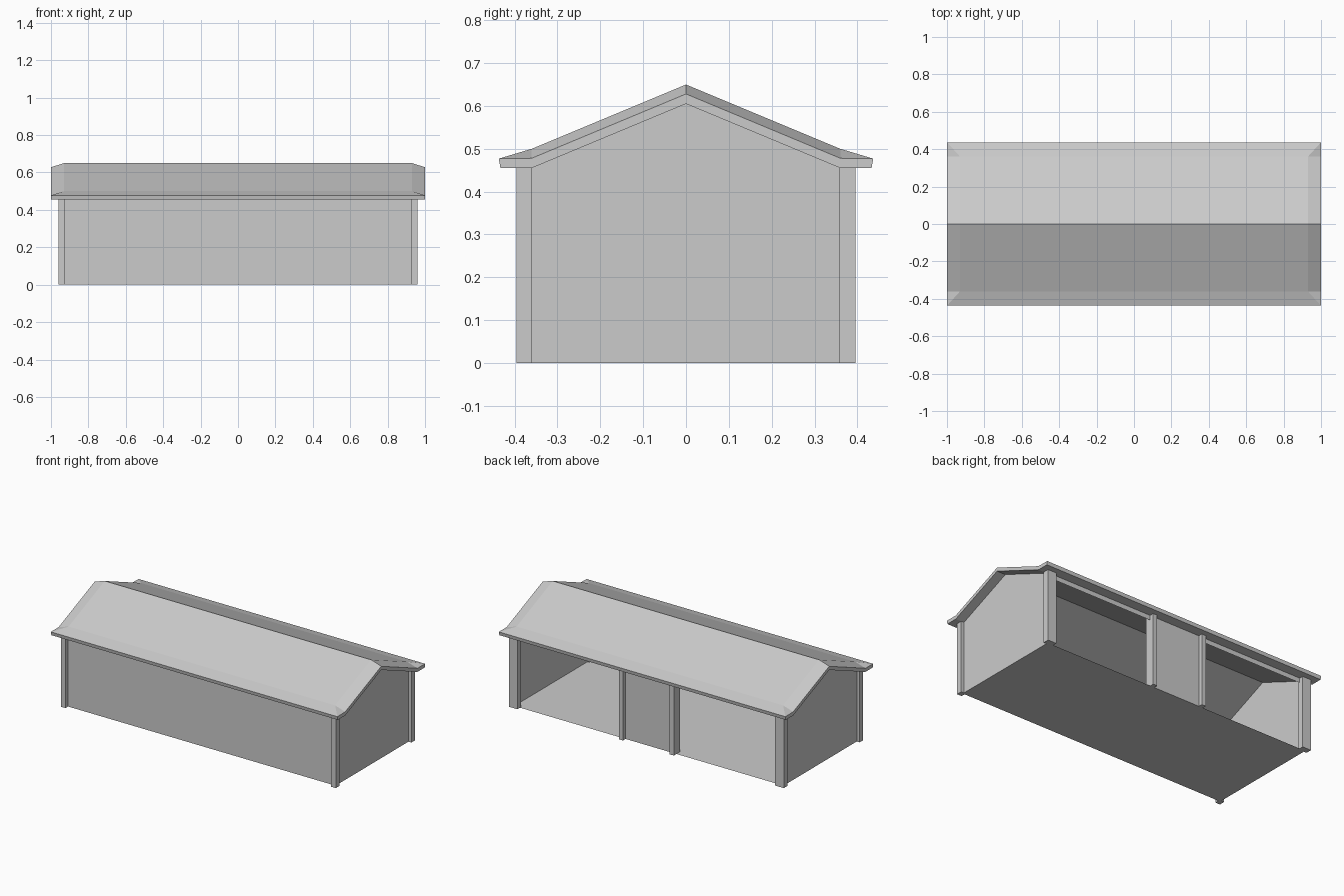
import bpy, bmesh

if "Cube" in bpy.data.objects:
    bpy.data.objects.remove(bpy.data.objects["Cube"])


def add_mesh(name, faces):
    """Make a flat-shaded object from a list of corner-point loops."""
    bm = bmesh.new()
    for loop in faces:
        bm.faces.new([bm.verts.new(p) for p in loop])
    bmesh.ops.remove_doubles(bm, verts=bm.verts, dist=0.0005)
    me = bpy.data.meshes.new(name)
    bm.to_mesh(me)
    bm.free()
    ob = bpy.data.objects.new(name, me)
    bpy.context.collection.objects.link(ob)
    return ob


def box(name, x0, x1, y0, y1, z0, z1):
    bpy.ops.mesh.primitive_cube_add(
        size=1, location=((x0 + x1) / 2, (y0 + y1) / 2, (z0 + z1) / 2))
    ob = bpy.context.object
    ob.name = name
    ob.scale = (x1 - x0, y1 - y0, z1 - z0)
    return ob


WX, WY, EAVE, APEX = 0.94, 0.37, 0.455, 0.605

# floor and solid front wall
add_mesh("floor", [[(-WX, -WY, 0), (-WX, WY, 0), (WX, WY, 0), (WX, -WY, 0)]])
add_mesh("front_wall", [[(-WX, -WY, 0), (WX, -WY, 0), (WX, -WY, EAVE), (-WX, -WY, EAVE)]])

# gable end walls
for name, s in (("left", -1), ("right", 1)):
    loop = [(-WY, 0), (WY, 0), (WY, EAVE), (0.36, EAVE), (0, APEX), (-0.36, EAVE), (-WY, EAVE)]
    add_mesh(name + "_gable_wall", [[(s * WX, y, z) for y, z in loop[::s]]])

# back panel between the two open bays, and the strip over the openings
add_mesh("back_panel", [[(0.17, WY, 0), (-0.17, WY, 0), (-0.17, WY, EAVE), (0.17, WY, EAVE)]])
add_mesh("back_header", [[(WX, WY, 0.425), (-WX, WY, 0.425), (-WX, WY, EAVE), (WX, WY, EAVE)]])

# corner posts and opening posts
for name, s in (("left", -1), ("right", 1)):
    box("front_post_" + name, *sorted((s * 0.927, s * 0.96)), -0.396, -0.36, 0, EAVE)
    box("back_post_" + name, *sorted((s * 0.90, s * 0.96)), 0.358, 0.396, 0, EAVE)
    box("opening_post_" + name, *sorted((s * 0.163, s * 0.192)), 0.335, 0.396, 0, EAVE)

# roof: gable slopes with flared eaves and dropped verges, closed underneath
xs = [-1, -0.93, 0.93, 1]
ys = [-0.437, -0.36, 0, 0.36, 0.437]
inner = [0.477, 0.50, 0.65, 0.50, 0.477]
outer = [0.477, 0.478, 0.628, 0.478, 0.477]
under = [(-0.433, EAVE), (-0.36, EAVE), (0, APEX), (0.36, EAVE), (0.433, EAVE)]
top = [[(x, y, (outer if abs(x) == 1 else inner)[j]) for j, y in enumerate(ys)] for x in xs]
bot = [[(x, y, z) for y, z in under] for x in (-1, 1)]
faces = []
for i in range(3):
    for j in range(4):
        a, b, c, d = top[i][j], top[i + 1][j], top[i + 1][j + 1], top[i][j + 1]
        if i != 1 and j in (0, 3):
            # hip crease runs out to each roof corner
            if (i == 0) == (j == 0):
                faces += [[a, b, c], [a, c, d]]
            else:
                faces += [[a, b, d], [b, c, d]]
        else:
            faces.append([a, b, c, d])
for j in range(4):
    faces.append([bot[0][j], bot[0][j + 1], bot[1][j + 1], bot[1][j]])
    faces.append([bot[0][j + 1], bot[0][j], top[0][j], top[0][j + 1]])
    faces.append([bot[1][j], bot[1][j + 1], top[3][j + 1], top[3][j]])
faces.append([bot[0][0], bot[1][0]] + [top[i][0] for i in (3, 2, 1, 0)])
faces.append([bot[1][4], bot[0][4]] + [top[i][4] for i in (0, 1, 2, 3)])
add_mesh("roof", faces)
